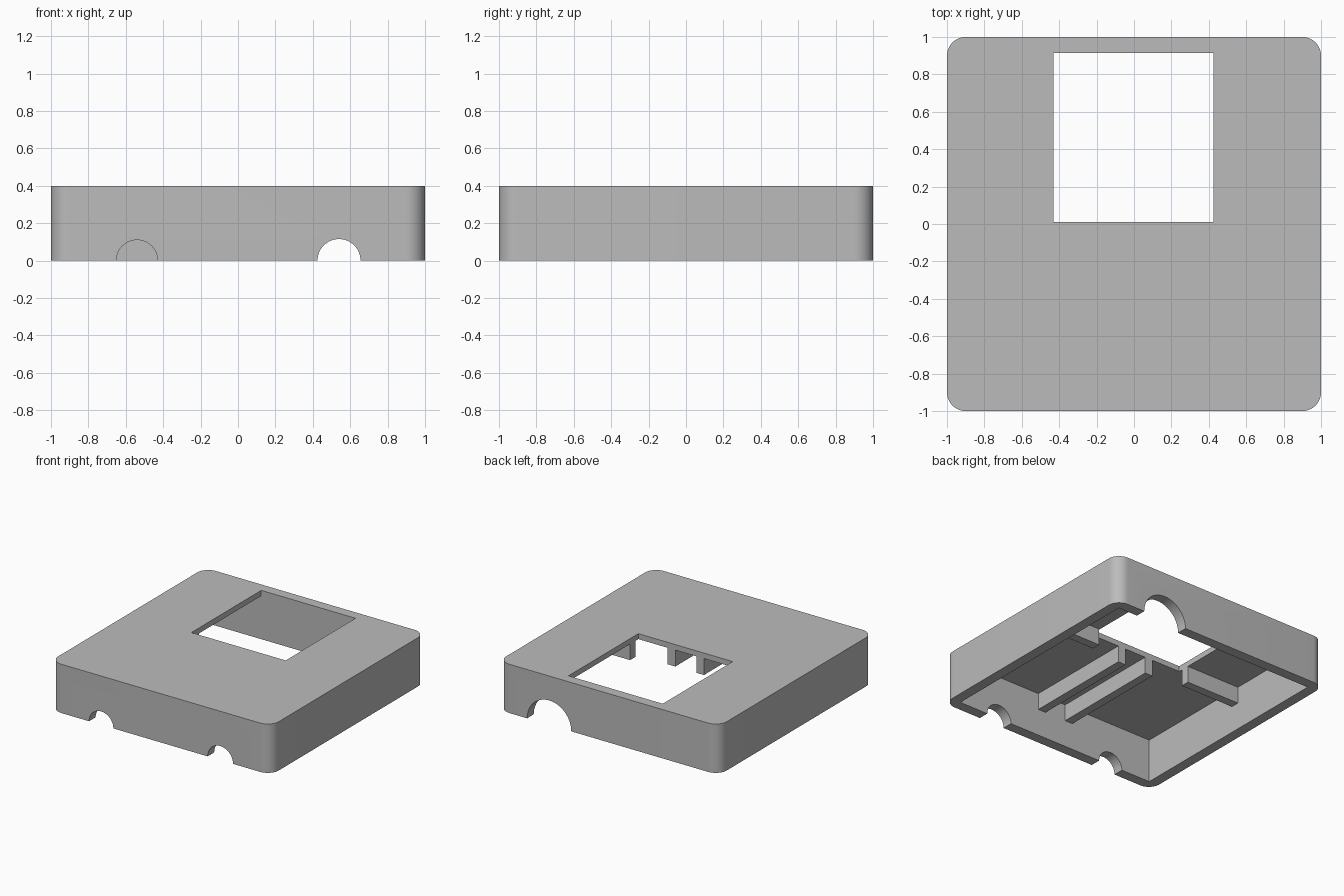
import bpy
import bmesh
import math

cube = bpy.data.objects.get("Cube")
if cube:
    bpy.data.objects.remove(cube, do_unlink=True)

HEIGHT, CEILING, RIB_BOTTOM = 0.4, 0.355, 0.22
INNER = 0.915              # half width of the hollow
RIB = 0.07                 # rib thickness
WINDOW_X, WINDOW_FRONT = 0.43, 0.01

grey = bpy.data.materials.new("plain_grey")
grey.use_nodes = True
grey.diffuse_color = (0.5, 0.5, 0.5, 1)
grey.node_tree.nodes["Principled BSDF"].inputs["Base Color"].default_value = (0.5, 0.5, 0.5, 1)


def box(name, x, y, z, corner=0.0):
    """Box between the given (low, high) limits, with optional round upright edges."""
    bm = bmesh.new()
    bmesh.ops.create_cube(bm, size=1)
    for v in bm.verts:
        v.co = [lim[0] if c < 0 else lim[1] for c, lim in zip(v.co, (x, y, z))]
    if corner:
        upright = [e for e in bm.edges if abs(e.verts[0].co.z - e.verts[1].co.z) > 0.01]
        bmesh.ops.bevel(bm, geom=upright, offset=corner, segments=12,
                        profile=0.5, affect='EDGES')
    mesh = bpy.data.meshes.new(name)
    bm.to_mesh(mesh)
    bm.free()
    mesh.materials.append(grey)
    obj = bpy.data.objects.new(name, mesh)
    bpy.context.collection.objects.link(obj)
    return obj


def port_cutter(name, x, y, radius):
    """Round bar along y that leaves a half-round notch in a wall."""
    bpy.ops.mesh.primitive_cylinder_add(vertices=64, radius=radius, depth=0.3,
                                        location=(x, y, 0), rotation=(math.pi / 2, 0, 0))
    obj = bpy.context.object
    obj.name = name
    obj.data.materials.append(grey)
    return obj


# Hollow case with rounded upright corners
case = box("case_shell", (-1, 1), (-1, 1), (0, HEIGHT), corner=0.1)
cutters = [
    box("hollow_cutter", (-INNER, INNER), (-INNER, INNER), (-0.2, CEILING)),
    box("window_cutter", (-WINDOW_X, WINDOW_X - 0.005), (WINDOW_FRONT, INNER), (0.2, 0.6)),
    port_cutter("front_right_port_cutter", -0.54, -1, 0.11),
    port_cutter("front_left_port_cutter", 0.54, -1, 0.115),
    port_cutter("back_port_cutter", 0.54, 1, 0.2),
]
for cutter in cutters:
    cutter.hide_render = True
    mod = case.modifiers.new(cutter.name, 'BOOLEAN')
    mod.operation = 'DIFFERENCE'
    mod.solver = 'EXACT'
    mod.object = cutter
bpy.ops.object.select_all(action='DESELECT')
case.select_set(True)
bpy.context.view_layer.objects.active = case
for mod in list(case.modifiers):
    bpy.ops.object.modifier_apply(modifier=mod.name)
for cutter in cutters:
    bpy.data.objects.remove(cutter, do_unlink=True)
bpy.ops.object.shade_smooth_by_angle(angle=math.radians(30))

# Ribs under the lid: two run front to back, two run out to the side walls
rib_z = (RIB_BOTTOM, CEILING)
for side, long_x, cross_x in (
        ("left", (0.09, 0.09 + RIB), (WINDOW_X, INNER)),
        ("right", (-0.1 - RIB, -0.1), (-INNER, -WINDOW_X))):
    box(side + "_long_rib", long_x, (-INNER, WINDOW_FRONT), rib_z)
    box(side + "_cross_rib", cross_x, (0.04, 0.04 + RIB), rib_z)
